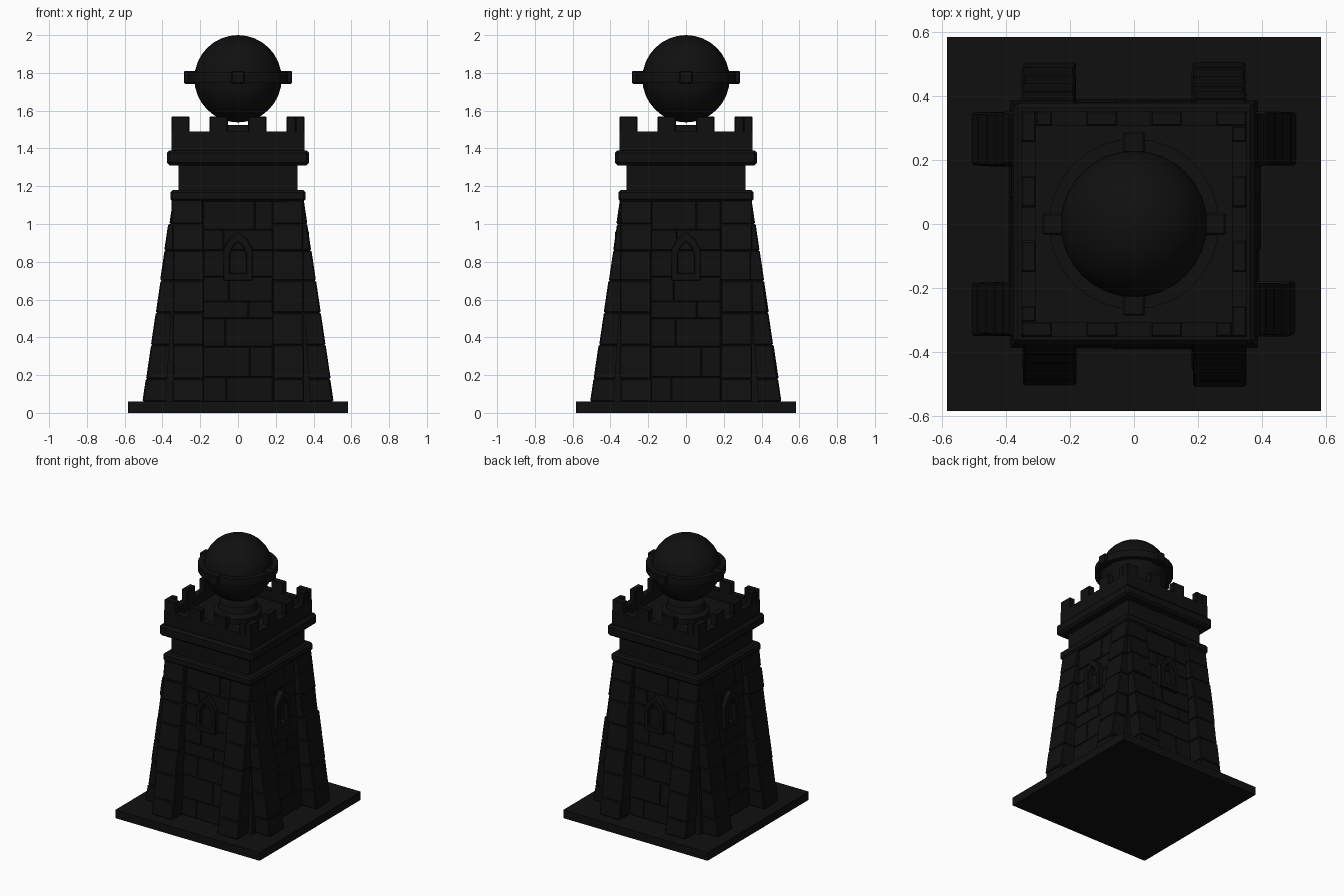
import bpy, bmesh, math, random
from mathutils import Matrix, Vector

if "Cube" in bpy.data.objects:
    bpy.data.objects.remove(bpy.data.objects["Cube"])

random.seed(4)
stone = bpy.data.materials.new("dark_stone")
stone.diffuse_color = (0.005, 0.005, 0.005, 1)
stone.use_nodes = True
stone.node_tree.nodes["Principled BSDF"].inputs["Base Color"].default_value = stone.diffuse_color
QUARTERS = [Matrix.Rotation(i * math.pi / 2, 4, 'Z') for i in range(4)]


def finish(name, bm, bevel=0.0, smooth=False):
    bmesh.ops.recalc_face_normals(bm, faces=bm.faces[:])
    me = bpy.data.meshes.new(name)
    bm.to_mesh(me)
    bm.free()
    ob = bpy.data.objects.new(name, me)
    bpy.context.collection.objects.link(ob)
    me.materials.append(stone)
    if bevel:
        m = ob.modifiers.new("bevel", 'BEVEL')
        m.width, m.segments = bevel, 1
    if smooth:
        bpy.context.view_layer.objects.active = ob
        ob.select_set(True)
        bpy.ops.object.shade_smooth_by_angle(angle=math.radians(35))
        ob.select_set(False)
    return ob


def block(bm, z0, z1, low, high=None, mat=None):
    """Six-sided block; low/high are (x0, x1, y0, y1) at the bottom and top."""
    vs = []
    for z, (x0, x1, y0, y1) in ((z0, low), (z1, high or low)):
        for x, y in ((x0, y0), (x1, y0), (x1, y1), (x0, y1)):
            p = Vector((x, y, z))
            vs.append(bm.verts.new(mat @ p if mat else p))
    for f in ((3, 2, 1, 0), (4, 5, 6, 7), (0, 1, 5, 4), (1, 2, 6, 5), (2, 3, 7, 6), (3, 0, 4, 7)):
        bm.faces.new([vs[i] for i in f])


def slab(name, z0, z1, h0, h1=None, bevel=0.0):
    h1 = h1 or h0
    bm = bmesh.new()
    block(bm, z0, z1, (-h0, h0, -h0, h0), (-h1, h1, -h1, h1))
    return finish(name, bm, bevel)


def lerp(a, b, z):
    return a + (b - a) * (z - 0.06) / 1.06


def wall(z):
    return lerp(0.385, 0.318, z)


# Base, tapered core and ledges
slab("base", 0, 0.06, 0.583)
slab("tower_core", 0.06, 1.14, wall(0.06), wall(1.14))
slab("lower_ledge", 1.12, 1.18, 0.358, bevel=0.012)
slab("neck", 1.17, 1.33, 0.315)
slab("upper_ledge", 1.31, 1.39, 0.377, bevel=0.015)
slab("roof_floor", 1.38, 1.42, 0.32)

# Paired buttresses on each side, stacked from stone courses
courses = [0.06, 0.18, 0.36, 0.53, 0.70, 0.86, 1.0, 1.13]
bm = bmesh.new()
for q in QUARTERS:
    for s in (-1, 1):
        for z0, z1 in zip(courses, courses[1:]):
            j = random.uniform(-0.004, 0.004)
            xs = sorted((s * (0.182 + j), s * (0.348 + j)))
            block(bm, z0, z1, (*xs, -lerp(0.505, 0.348, z0) - j, -0.25),
                  (*xs, -lerp(0.505, 0.348, z1) - j, -0.25), q)
finish("buttresses", bm, 0.006)

# Wall stones between the buttresses
rows = [0.06, 0.19, 0.35, 0.5, 0.59, 0.72, 0.86, 0.97, 1.13]
bm = bmesh.new()
for q in QUARTERS:
    for i, (z0, z1) in enumerate(zip(rows, rows[1:])):
        cut = (0.07 if i % 2 else -0.06) + random.uniform(-0.02, 0.02)
        for x0, x1 in ((-0.185, cut), (cut, 0.185)):
            d = random.uniform(0.003, 0.010)
            block(bm, z0, z1, (x0, x1, -wall(z0) - d, -0.28),
                  (x0, x1, -wall(z1) - d, -0.28), q)
finish("wall_stones", bm, 0.004)

# Pointed window frames
outer = [(-0.077, 0.70), (0.077, 0.70), (0.077, 0.87), (0.05, 0.92), (0, 0.965), (-0.05, 0.92), (-0.077, 0.87)]
inner = [(-0.043, 0.74), (0.043, 0.74), (0.043, 0.84), (0.026, 0.88), (0, 0.905), (-0.026, 0.88), (-0.043, 0.84)]
bm = bmesh.new()
for q in QUARTERS:
    loops = [[bm.verts.new(q @ Vector((x, y, z))) for x, z in pts]
             for pts, y in ((outer, -0.32), (outer, -0.376), (inner, -0.376), (inner, -0.32))]
    for a, b in zip(loops, loops[1:] + loops[:1]):
        for k in range(7):
            n = (k + 1) % 7
            bm.faces.new((a[k], a[n], b[n], b[k]))
finish("window_frames", bm, 0.005)

# Parapet wall and battlements
bm = bmesh.new()
for q in QUARTERS:
    block(bm, 1.38, 1.49, (-0.352, 0.306, -0.352, -0.306), mat=q)
finish("parapet", bm)
bm = bmesh.new()
for q in QUARTERS:
    for s in (-1, 1):
        block(bm, 1.48, 1.57, (*sorted((s * 0.052, s * 0.15)), -0.352, -0.306), mat=q)
    # L-shaped corner merlon
    block(bm, 1.48, 1.57, (-0.352, -0.256, -0.352, -0.306), mat=q)
    block(bm, 1.48, 1.57, (-0.352, -0.306, -0.306, -0.256), mat=q)
finish("battlements", bm, 0.005)


def lathe(name, profile, closed, n=32):
    bm = bmesh.new()
    rings = [[bm.verts.new((r * math.cos(2 * math.pi * i / n), r * math.sin(2 * math.pi * i / n), z))
              for i in range(n)] for r, z in profile]
    for a, b in zip(rings, rings[1:] + (rings[:1] if closed else [])):
        for i in range(n):
            k = (i + 1) % n
            bm.faces.new((a[i], a[k], b[k], b[i]))
    if not closed:
        bm.faces.new(rings[0][::-1])
        bm.faces.new(rings[-1])
    return finish(name, bm, smooth=True)


# Pedestal, orb and its banded ring
lathe("orb_pedestal", [(0.16, 1.41), (0.16, 1.46), (0.13, 1.48), (0.12, 1.525)], False)
bm = bmesh.new()
bmesh.ops.create_uvsphere(bm, u_segments=32, v_segments=16, radius=0.231,
                          matrix=Matrix.Translation((0, 0, 1.769)))
finish("orb", bm, smooth=True)
lathe("orb_ring", [(0.22, 1.75), (0.266, 1.75), (0.266, 1.802), (0.22, 1.802)], True)
bm = bmesh.new()
for q in QUARTERS:
    block(bm, 1.742, 1.811, (-0.034, 0.034, -0.286, -0.22), mat=q)
finish("ring_clasps", bm, 0.006)
